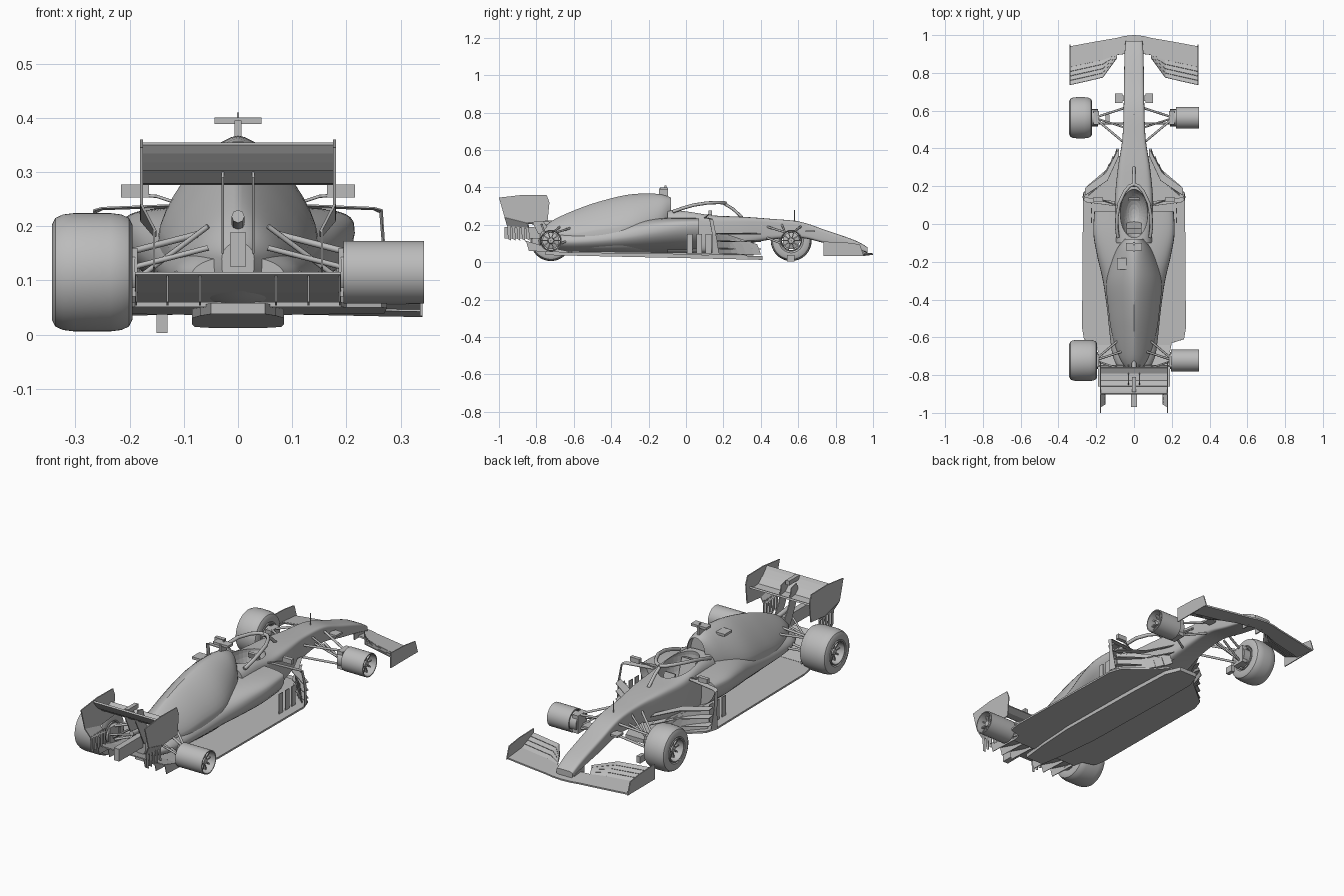
import bpy, bmesh, math
from mathutils import Matrix

cube = bpy.data.objects.get("Cube")
if cube:
    bpy.data.objects.remove(cube, do_unlink=True)

grey = bpy.data.materials.new("plain grey")
grey.use_nodes = True
grey.diffuse_color = (0.5, 0.5, 0.5, 1)
grey.node_tree.nodes["Principled BSDF"].inputs["Base Color"].default_value = (0.5, 0.5, 0.5, 1)
smooth_parts = []


def finish(name, bm, smooth=False, mirror=False, thickness=0.0):
    bmesh.ops.recalc_face_normals(bm, faces=bm.faces)
    mesh = bpy.data.meshes.new(name)
    bm.to_mesh(mesh)
    bm.free()
    obj = bpy.data.objects.new(name, mesh)
    bpy.context.collection.objects.link(obj)
    mesh.materials.append(grey)
    if thickness:
        solid = obj.modifiers.new("Thickness", 'SOLIDIFY')
        solid.thickness, solid.offset = thickness, 0
    if mirror:
        obj.modifiers.new("Mirror", 'MIRROR')
    if smooth:
        smooth_parts.append(obj)
    return obj


def skin(bm, rings, closed=False):
    """Bridge rows of points; closed also joins the last row to the first."""
    rows = [[bm.verts.new(p) for p in ring] for ring in rings]
    pairs = list(zip(rows, rows[1:])) + ([(rows[-1], rows[0])] if closed else [])
    for a, b in pairs:
        for i in range(len(a)):
            j = (i + 1) % len(a)
            bm.faces.new((a[i], a[j], b[j], b[i]))
    return rows


def loft(name, sections, low=3.0, inlet=0.0, steps=5, sides=36):
    """Sections: y, half width, bottom z, widest z, top z, top roundness."""
    pts = [sections[0]] + sections + [sections[-1]]
    path = []
    for p0, p1, p2, p3 in zip(pts, pts[1:], pts[2:], pts[3:]):
        for k in range(steps):
            t = k / steps
            path.append([b + t * (c - a) / 2 + t * t * (a - 2.5 * b + 2 * c - d / 2)
                         + t ** 3 * (1.5 * (b - c) + (d - a) / 2)
                         for a, b, c, d in zip(p0, p1, p2, p3)])
    path.append(sections[-1])
    rings = []
    for y, w, zb, zm, zt, top in path:
        ring = []
        for k in range(sides):
            c, s = math.cos(math.tau * k / sides), math.sin(math.tau * k / sides)
            e = 2 / (top if s > 0 else low)
            h = zt - zm if s > 0 else zm - zb
            ring.append((math.copysign(w * abs(c) ** e, c), y,
                         zm + math.copysign(h * abs(s) ** e, s)))
        rings.append(ring)
    bm = bmesh.new()
    rows = skin(bm, rings)
    front = bm.faces.new(rows[0])
    bm.faces.new(rows[-1])
    if inlet:
        bmesh.ops.inset_individual(bm, faces=[front], thickness=0.008)
        bmesh.ops.translate(bm, verts=front.verts, vec=(0, -inlet, 0))
    return finish(name, bm, smooth=True)


def sheet(name, line_a, line_b, thickness=0.005):
    """A thin mirrored panel between two polylines."""
    bm = bmesh.new()
    a, b = ([bm.verts.new(p) for p in line] for line in (line_a, line_b))
    for i in range(len(a) - 1):
        bm.faces.new((a[i], a[i + 1], b[i + 1], b[i]))
    return finish(name, bm, mirror=True, thickness=thickness)


def plate(name, x, outline, thickness=0.005):
    """An upright mirrored panel with a y-z outline."""
    bm = bmesh.new()
    bm.faces.new([bm.verts.new((x, y, z)) for y, z in outline])
    return finish(name, bm, mirror=True, thickness=thickness)


def lathe(name, profile, centre, sides=48):
    """Spin a closed (x, radius) profile about a sideways axis."""
    bm = bmesh.new()
    cx, cy, cz = centre
    rings = [[(cx + x, cy + r * math.cos(math.tau * k / sides), cz + r * math.sin(math.tau * k / sides))
              for k in range(sides)] for x, r in profile]
    skin(bm, rings, closed=True)
    return finish(name, bm, smooth=True)


def boxes(name, items, mirror=False):
    """Items: centre, size and optional turn about x."""
    bm = bmesh.new()
    for centre, size, *turn in items:
        m = Matrix.Translation(centre) @ Matrix.Rotation(turn[0] if turn else 0, 4, 'X')
        bmesh.ops.create_cube(bm, size=1, matrix=m @ Matrix.Diagonal((*size, 1)))
    return finish(name, bm, mirror=mirror)


def tube(name, points, radius=0.005, both=True):
    for side in ((1, -1) if both else (1,)):
        curve = bpy.data.curves.new(name, 'CURVE')
        curve.dimensions = '3D'
        curve.bevel_depth, curve.bevel_resolution, curve.use_fill_caps = radius, 2, True
        line = curve.splines.new('POLY')
        line.points.add(len(points) - 1)
        for p, (x, y, z) in zip(line.points, points):
            p.co = (x * side, y, z, 1)
        curve.materials.append(grey)
        bpy.context.collection.objects.link(bpy.data.objects.new(name, curve))


# Bodywork
chassis = loft("nose_and_chassis", [
    (.97, .045, .05, .06, .08, 5), (.9, .05, .07, .09, .118, 5), (.75, .053, .1, .13, .17, 6),
    (.61, .055, .13, .17, .216, 7), (.45, .062, .12, .18, .232, 7), (.3, .085, .09, .18, .243, 6),
    (.15, .1, .05, .18, .25, 5), (.02, .1, .05, .18, .275, 4), (-.1, .1, .05, .18, .28, 3)], low=6)
sidepods = loft("sidepods", [
    (.07, .21, .05, .195, .235, 4), (-.05, .215, .05, .185, .237, 3.5), (-.17, .195, .05, .165, .233, 3),
    (-.3, .165, .05, .14, .22, 2.4), (-.45, .143, .05, .12, .2, 2), (-.6, .127, .05, .11, .175, 2),
    (-.7, .112, .06, .11, .16, 2), (-.76, .085, .08, .11, .145, 2)], low=1.8, inlet=.05)
loft("engine_cover", [
    (-.08, .05, .05, .26, .345, 2.2), (-.15, .1, .05, .22, .365, 1.7), (-.3, .145, .05, .19, .362, 1.45),
    (-.46, .135, .05, .17, .325, 1.35), (-.59, .115, .06, .15, .28, 1.35), (-.71, .075, .07, .15, .225, 1.5),
    (-.78, .03, .09, .14, .17, 2)], inlet=.03)

# Cockpit opening
bm = bmesh.new()
bmesh.ops.create_uvsphere(bm, u_segments=32, v_segments=16, radius=1,
                          matrix=Matrix.Translation((0, .055, .26)) @ Matrix.Diagonal((.073, .13, .12, 1)))
cutter = finish("cockpit_cutter", bm)
cutter.hide_render = True
cutter.hide_set(True)
for body in (chassis, sidepods):
    cut = body.modifiers.new("Cockpit", 'BOOLEAN')
    cut.operation, cut.object, cut.solver = 'DIFFERENCE', cutter, 'EXACT'
boxes("seat_and_wheel", [((0, -.02, .2), (.08, .03, .12), .3), ((0, .13, .235), (.06, .01, .03), .3)])

# Halo, cameras and mirrors
tube("halo_ring", [(.085, -.07, .27), (.092, -.02, .288), (.09, .04, .305), (.078, .11, .316),
                   (.05, .17, .319), (.025, .2, .318), (0, .21, .316)], .009)
tube("halo_pillar", [(0, .2, .316), (0, .25, .285), (0, .3, .24)], .008, both=False)
boxes("camera_bar", [((0, -.12, .394), (.086, .04, .012)), ((0, -.12, .375), (.012, .05, .04)),
                     ((0, -.11, .4), (.004, .01, .02))])
boxes("cover_panel", [((-.065, -.21, .343), (.05, .06, .012))])
boxes("mirror", [((.19, .13, .265), (.052, .02, .024))], mirror=True)
tube("mirror_stay", [(.09, .1, .235), (.15, .12, .255), (.19, .13, .258)], .003)
tube("nose_antenna", [(0, .58, .21), (0, .58, .28)], .002, both=False)
boxes("nose_side_camera", [((.08, .665, .165), (.04, .05, .01)), ((.055, .665, .165), (.02, .03, .006))], mirror=True)


# Floor, plank and diffuser
def rake(y, base=.043, slope=.014):
    return base + (.2 - y) * slope


edge = [(.36, .08), (.31, .12), (.2, .25), (.14, .27), (-.55, .275), (-.61, .265), (-.63, .2), (-.68, .19)]
sheet("floor", [(0, y, rake(y)) for y, x in edge], [(x, y, rake(y)) for y, x in edge], .009)
plank = [(.41, .05), (.33, .08), (.1, .085), (-.4, .085), (-.6, .07), (-.75, .05)]
sheet("floor_plank", [(0, y, rake(y, .027, .022)) for y, x in plank],
      [(x, y, rake(y, .027, .022)) for y, x in plank], .02)
ramp = [(-.64, .058), (-.75, .08), (-.86, .113)]
sheet("diffuser_roof", [(0, y, z) for y, z in ramp], [(.19, y, z) for y, z in ramp])
for x in (.07, .13, .188):
    plate("diffuser_fence", x, [(-.64, .052), (-.64, .06), (-.75, .083), (-.855, .112), (-.84, .06)], .003)

# Bargeboards and sidepod vanes
for k in range(4):
    t = k / 3
    guide = [(.09 + .06 * t, .4 - .12 * t), (.12 + .06 * t, .31 - .08 * t), (.18 + .06 * t, .22 - .05 * t)]
    sheet("bargeboard", [(x, y, .042) for x, y in guide],
          [(x, y - .02, .095 + .03 * i) for i, (x, y) in enumerate(guide)], .004)
for z in (.07, .11, .15):
    sheet("bargeboard_blade", [(.08, .4, z), (.15, .27, z), (.26, .19, z)],
          [(.08, .36, z + .005), (.14, .23, z + .005), (.26, .15, z + .005)], .004)
sheet("sidepod_vane", [(.262, .175, .05), (.268, .16, .15), (.262, .145, .225), (.25, .14, .231), (.1, .12, .236)],
      [(.272, .14, .05), (.271, .14, .15), (.266, .125, .23), (.25, .115, .234), (.1, .095, .24)], .003)
boxes("sidepod_blade", [((.225, .02 + .05 * k, .1), (.004, .03, .1)) for k in range(3)], mirror=True)

# Front wing
span = [0, .05, .09, .165, .25, .34]
lead = [1, .995, .985, .972, .957, .94]
split = [.91, .9, .895, .868, .85, .83]
tail = [.9, .9, .88, .775, .755, .735]
sheet("front_wing_main", [(x, y, .043 - .02 * x) for x, y in zip(span, lead)],
      [(x, y, .053 - .02 * x) for x, y in zip(span, split)], .008)
for k in range(4):
    def strip(t):
        return [(x, a + (b - a) * t, .054 - .02 * x + .042 * t)
                for x, a, b in list(zip(span, split, tail))[2:]]
    sheet("front_wing_flap", strip(k / 4 + .01), strip(k / 4 + .24), .004)
plate("front_wing_endplate", .338, [(.95, .034), (.735, .034), (.735, .11), (.85, .106), (.93, .095)])
boxes("front_wing_pylon", [((.04, .91, .065), (.006, .08, .04))], mirror=True)

# Rear wing
foils = {"rear_wing_main": [(-.76, .295), (-.79, .28), (-.83, .283), (-.86, .31)],
         "rear_wing_flap": [(-.862, .306), (-.875, .32), (-.89, .337), (-.9, .352)]}
for name, foil in foils.items():
    sheet(name, [(0, y, z) for y, z in foil], [(.178, y, z) for y, z in foil], .009)
plate("rear_wing_endplate", .178, [(-1, .345), (-.87, .36), (-.745, .358), (-.73, .32), (-.74, .22),
                                   (-.85, .21), (-.97, .24)])
sheet("rear_endplate_shoulder", [(.178, -.97, .24), (.178, -.85, .21)], [(.152, -.955, .19), (.152, -.84, .18)])
for k in range(5):
    y = -.84 - .025 * k
    plate("rear_endplate_strake", .155, [(y, .2), (y - .016, .2), (y - .012, .125), (y + .004, .115)], .004)
plate("rear_wing_pylon", .028, [(-.72, .15), (-.79, .15), (-.86, .29), (-.84, .34), (-.8, .33), (-.78, .25)])
boxes("wing_actuator", [((0, -.85, .345), (.02, .08, .022))])
boxes("rear_crash_structure", [((0, -.87, .157), (.03, .2, .062))])
tube("exhaust", [(0, -.7, .2), (0, -.85, .218)], .012, both=False)

# Wheels: tyres on the right, bare rims on the left
for end, cy, inner in (("front", .5625, .222), ("rear", -.7225, .195)):
    outer = .343
    for side in (1, -1):
        where = (0, cy, .115)
        lathe(end + "_rim", [(side * x, r) for x, r in (
            (inner, .058), (outer, .058), (outer, .053), (.31, .05), (inner, .052))], where)
        lathe(end + "_hub", [(side * x, r) for x, r in (
            (.19, .001), (.19, .045), (.28, .045), (.29, .018), (.325, .014), (.325, .001))], where, 24)
        spokes = []
        for k in range(10):
            a = math.tau * k / 10
            spokes.append(((side * .312, cy + .034 * math.cos(a), .115 + .034 * math.sin(a)),
                           (.012, .04, .006), a))
        boxes(end + "_spokes", spokes)
    lathe(end + "_tyre", [(-x, r) for x, r in (
        (inner + .01, .056), (inner, .065), (inner, .088), (inner + .006, .1), (inner + .02, .1065),
        (inner + .04, .109), (outer - .04, .109), (outer - .02, .1065), (outer - .006, .1),
        (outer, .088), (outer, .065), (outer - .01, .056))], (0, cy, .115), 64)

    # Suspension arms
    root = .055
    for hub_z, z in ((.15, .19), (.08, .13)):
        for dy in (.05, -.13 if end == "front" else .13):
            tube(end + "_wishbone", [(root, cy + dy, z), (.21, cy, hub_z)], .006)
    tube(end + "_track_rod", [(root, cy - .03, .16), (.21, cy - .03, .12)])
    tube(end + "_push_rod", [(root, cy - .05, .2), (.21, cy, .085)])
    boxes(end + "_brake_duct", [((.2, cy, .115), (.03, .07, .09))], mirror=True)
boxes("brake_duct_fin", [((-.14, .56, .02), (.02, .04, .034))])

# Smooth shading with sharp edges kept
bpy.ops.object.select_all(action='DESELECT')
for obj in smooth_parts:
    obj.select_set(True)
bpy.context.view_layer.objects.active = smooth_parts[0]
bpy.ops.object.shade_smooth_by_angle(angle=math.radians(35))
